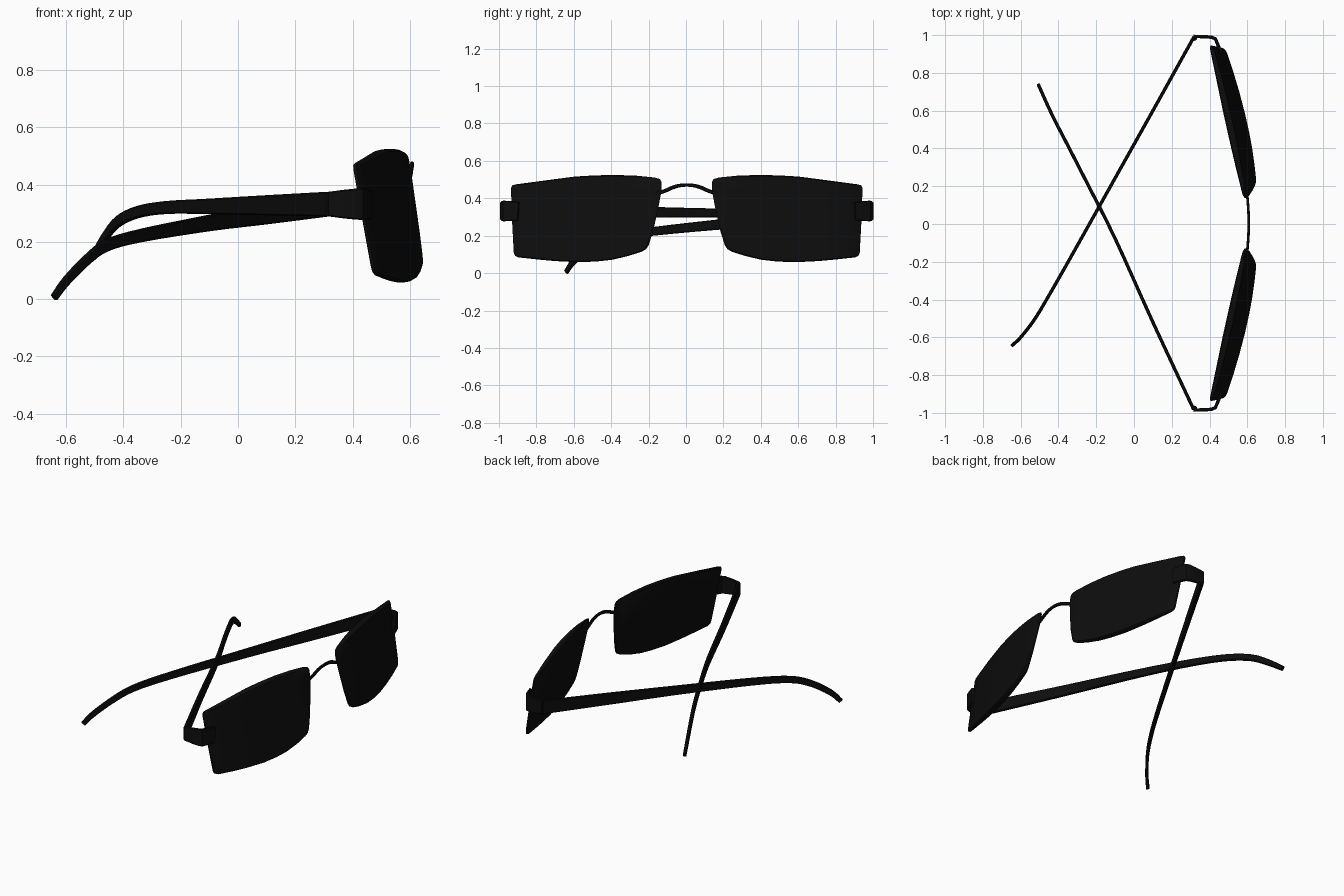
import bpy, bmesh, math
from mathutils import Vector

if "Cube" in bpy.data.objects:
    bpy.data.objects.remove(bpy.data.objects["Cube"])

CY = 0.004  # symmetry plane of the frame front

black = bpy.data.materials.new("black")
black.diffuse_color = (0.004, 0.004, 0.004, 1)
black.use_nodes = True
black.node_tree.nodes["Principled BSDF"].inputs["Base Color"].default_value = black.diffuse_color


def finish(bm, name):
    bmesh.ops.recalc_face_normals(bm, faces=bm.faces)
    me = bpy.data.meshes.new(name)
    bm.to_mesh(me)
    bm.free()
    ob = bpy.data.objects.new(name, me)
    bpy.context.collection.objects.link(ob)
    me.materials.append(black)
    bpy.ops.object.select_all(action='DESELECT')
    ob.select_set(True)
    bpy.context.view_layer.objects.active = ob
    bpy.ops.object.shade_smooth_by_angle(angle=math.radians(35))
    return ob


def loft(rings, name):
    bm = bmesh.new()
    vs = [[bm.verts.new(p) for p in r] for r in rings]
    n = len(vs[0])
    for a, b in zip(vs, vs[1:]):
        for i in range(n):
            j = (i + 1) % n
            bm.faces.new((a[i], a[j], b[j], b[i]))
    bm.faces.new(vs[0])
    bm.faces.new(vs[-1])
    return finish(bm, name)


def smooth_path(pts, k=4):
    """Catmull-Rom through (x, y, z, height) points."""
    p = [Vector(q) for q in pts]
    p = [2 * p[0] - p[1]] + p + [2 * p[-1] - p[-2]]
    out = []
    for i in range(1, len(p) - 2):
        a, b, c, d = p[i - 1:i + 3]
        for s in range(k):
            t = s / k
            out.append(0.5 * (2 * b + (c - a) * t + (2 * a - 5 * b + 4 * c - d) * t ** 2
                              + (3 * b - a - 3 * c + d) * t ** 3))
    return out + [p[-2]]


def strip(pts, width, name):
    """Sweep an upright chamfered bar along a path with varying height."""
    rings = []
    for i, q in enumerate(pts):
        t = (Vector(pts[min(i + 1, len(pts) - 1)][:3]) - Vector(pts[max(i - 1, 0)][:3])).normalized()
        side = t.cross(Vector((0, 0, 1))).normalized()
        up = side.cross(t)
        w, h = width / 2, q[3] / 2
        c = w * 0.5
        sec = [(w, h - c), (w - c, h), (c - w, h), (-w, h - c),
               (-w, c - h), (c - w, -h), (w - c, -h), (w, c - h)]
        rings.append([Vector(q[:3]) + side * a + up * b for a, b in sec])
    return loft(rings, name)


# Lens outline (y, z)
OUTLINE = [(.134, .485), (.142, .502), (.17, .511), (.27, .521), (.39, .525), (.5, .522), (.6, .516),
           (.76, .495), (.91, .475), (.932, .47), (.94, .455), (.934, .28), (.925, .11), (.918, .093),
           (.9, .084), (.8, .073), (.7, .064), (.58, .058), (.48, .062), (.4, .071), (.31, .092),
           (.24, .115), (.217, .128), (.203, .15), (.178, .23), (.15, .36), (.135, .44)]


def lens(side, name):
    cy, cz = 0.54, 0.29
    rings = []
    # (shrink distance scale, fraction of local thickness)
    for s, f in [(.98, 0), (1, .2), (1, .7), (.975, 1), (.75, 1), (.5, 1), (.2, 1)]:
        ring = []
        for y, z in OUTLINE:
            y, z = cy + (y - cy) * s, cz + (z - cz) * s
            thick = .018 + .02 * (1 - ((y - cy) / .4) ** 2)
            x = .582 - .18 * (y - .15) / .78 + .17 * (.46 - z) + f * thick
            ring.append((x, CY + side * y, z))
        rings.append(ring)
    return loft(rings, name)


for side, tag in ((1, "left"), (-1, "right")):
    lens(side, tag + "_lens")
    # End piece wrapping from lens to hinge
    end = [(.462, .90, .33, .10), (.44, .955, .332, .108), (.43, .977, .332, .11),
           (.41, .985, .332, .108), (.37, .988, .332, .1), (.315, .989, .332, .086)]
    strip([(x, CY + side * y, z, h) for x, y, z, h in end], .018, tag + "_end_piece")
    # Hinge barrel
    bm = bmesh.new()
    bmesh.ops.create_cone(bm, cap_ends=True, segments=12, radius1=.012, radius2=.012, depth=.07)
    bmesh.ops.translate(bm, vec=(.322, CY + side * .978, .332), verts=bm.verts)
    finish(bm, tag + "_hinge")

# Arched bridge
bridge = [(.598, -.16, .425, .02), (.602, -.12, .438, .02), (.606, -.06, .463, .02), (.608, 0, .471, .018),
          (.606, .06, .463, .02), (.602, .12, .438, .02), (.598, .16, .425, .02)]
strip(smooth_path([(x, y + CY, z, h) for x, y, z, h in bridge]), .014, "bridge")

# Folded temples, crossing behind the lenses
strip(smooth_path([(.316, .988, .332, .086), (.1, .60, .298, .073), (-.1, .243, .266, .057),
                   (-.34, -.185, .222, .046), (-.46, -.395, .187, .042), (-.53, -.51, .135, .038),
                   (-.6, -.60, .063, .034), (-.642, -.64, .006, .028)]), .018, "left_temple")
strip(smooth_path([(.316, -.982, .332, .086), (.1, -.52, .328, .07), (-.1, -.077, .324, .054),
                   (-.25, .22, .32, .045), (-.35, .415, .304, .042), (-.42, .55, .27, .04),
                   (-.465, .645, .215, .036), (-.505, .735, .148, .028)]), .018, "right_temple")
